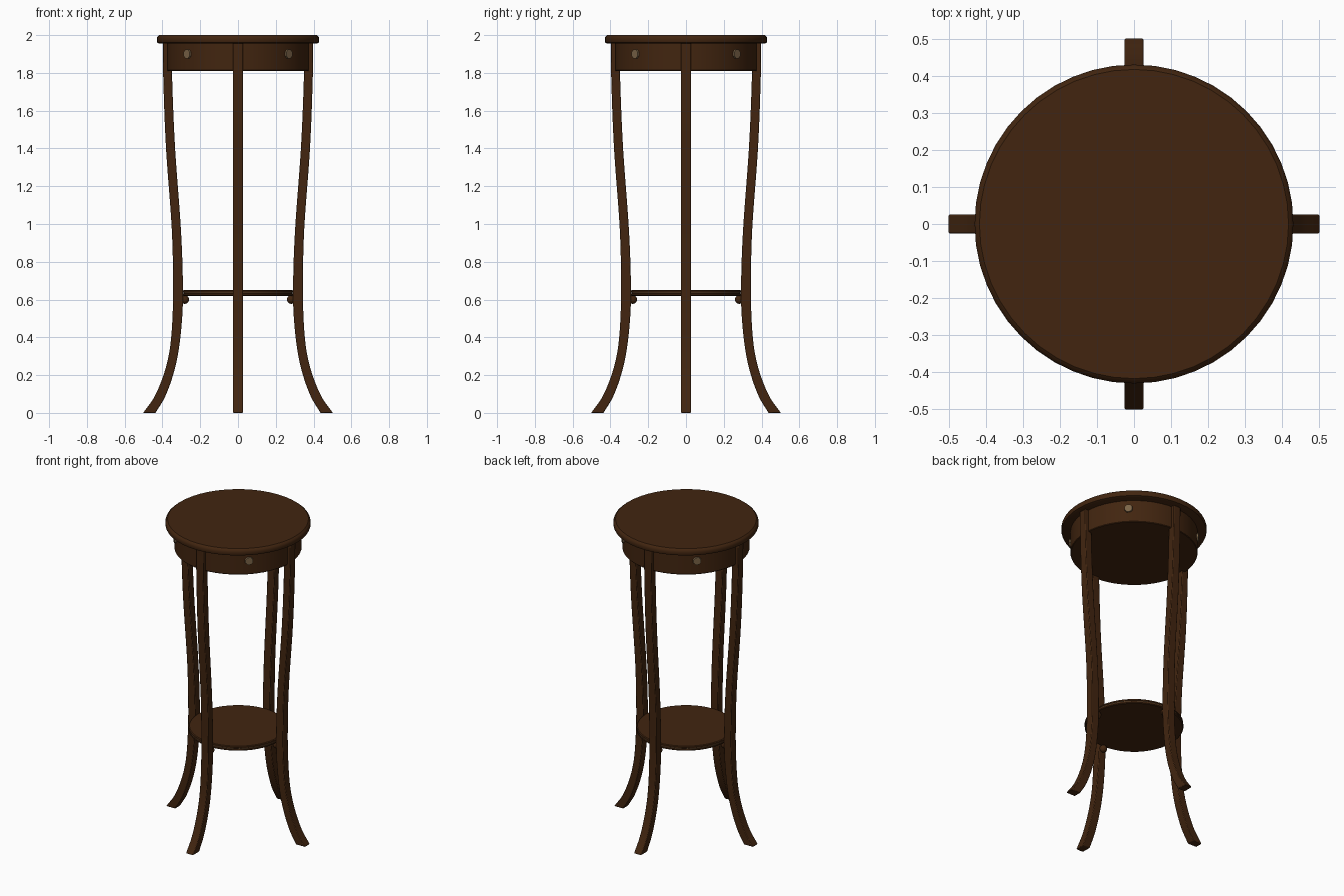
import bpy, bmesh, math
from mathutils import Matrix, Vector

cube = bpy.data.objects.get("Cube")
if cube:
    bpy.data.objects.remove(cube, do_unlink=True)


def material(name, rgb):
    m = bpy.data.materials.new(name)
    m.use_nodes = True
    m.diffuse_color = (*rgb, 1)
    bsdf = m.node_tree.nodes["Principled BSDF"]
    bsdf.inputs["Base Color"].default_value = (*rgb, 1)
    bsdf.inputs["Roughness"].default_value = 0.6
    return m


WOOD = material("dark wood", (0.054, 0.0185, 0.005))
BRASS = material("aged brass", (0.2, 0.13, 0.065))


def finish(name, bm, mat, bevel=0):
    bmesh.ops.recalc_face_normals(bm, faces=bm.faces)
    mesh = bpy.data.meshes.new(name)
    bm.to_mesh(mesh)
    bm.free()
    mesh.materials.append(mat)
    obj = bpy.data.objects.new(name, mesh)
    bpy.context.collection.objects.link(obj)
    if bevel:
        mod = obj.modifiers.new("soft edges", "BEVEL")
        mod.width = bevel
        mod.segments = 2
        mod.limit_method = "ANGLE"
        mod.angle_limit = math.radians(40)
    bpy.ops.object.select_all(action="DESELECT")
    obj.select_set(True)
    bpy.context.view_layer.objects.active = obj
    bpy.ops.object.shade_smooth_by_angle(angle=math.radians(35))
    return obj


def turned(name, profile, mat, sides=48):
    """Stack of rings (radius, z) closed by a flat cap at each end."""
    bm = bmesh.new()
    rings = []
    for r, z in profile:
        rings.append([bm.verts.new((r * math.cos(a), r * math.sin(a), z))
                      for a in (math.tau * i / sides for i in range(sides))])
    for low, high in zip(rings, rings[1:]):
        for i in range(sides):
            j = (i + 1) % sides
            bm.faces.new((low[i], low[j], high[j], high[i]))
    bm.faces.new(rings[0])
    bm.faces.new(rings[-1])
    return finish(name, bm, mat)


def spline(points, steps=6):
    """Smooth path through the points."""
    pts = [Vector(p) for p in points]
    pts = [2 * pts[0] - pts[1]] + pts + [2 * pts[-1] - pts[-2]]
    out = []
    for a, b, c, d in zip(pts, pts[1:], pts[2:], pts[3:]):
        for k in range(steps):
            t = k / steps
            out.append(0.5 * (2 * b + (c - a) * t + (2 * a - 5 * b + 4 * c - d) * t ** 2
                              + (3 * b - a - 3 * c + d) * t ** 3))
    return out + [pts[-2]]


# Table top, apron and lower shelf
turned("table_top", [(0.415, 1.955), (0.427, 1.96), (0.43, 1.967), (0.43, 1.983),
                     (0.426, 1.993), (0.417, 2.0)], WOOD)
turned("apron", [(0.373, 1.81), (0.376, 1.814), (0.376, 1.957)], WOOD)
turned("shelf", [(0.287, 0.62), (0.292, 0.624), (0.292, 0.632), (0.287, 0.635),
                 (0.292, 0.638), (0.292, 0.646), (0.287, 0.65)], WOOD)
turned("shelf_inlay", [(0.2895, 0.6335), (0.2895, 0.6365)], BRASS)

# Sabre legs: rows of (outer radius, inner radius, height)
LEG = [(0.398, 0.35, 1.957), (0.395, 0.348, 1.75), (0.381, 0.333, 1.4),
       (0.352, 0.304, 1.0), (0.344, 0.293, 0.75), (0.345, 0.293, 0.55),
       (0.358, 0.31, 0.36), (0.388, 0.338, 0.22), (0.44, 0.384, 0.09),
       (0.502, 0.437, 0.0)]
HALF = 0.026
SIDES = ["right", "back", "left", "front"]
ANGLES = [math.pi, math.pi / 2, 0, -math.pi / 2]


def leg(name, angle):
    bm = bmesh.new()
    rows = []
    for outer, inner, z in spline(LEG):
        rows.append([bm.verts.new(c) for c in ((outer, -HALF, z), (outer, HALF, z),
                                               (inner, HALF, z), (inner, -HALF, z))])
    for a, b in zip(rows, rows[1:]):
        for i in range(4):
            j = (i + 1) % 4
            bm.faces.new((a[i], a[j], b[j], b[i]))
    bm.faces.new(rows[0])
    bm.faces.new(rows[-1])
    bm.transform(Matrix.Rotation(angle, 4, "Z"))
    finish(name, bm, WOOD, 0.004)


for side, angle in zip(SIDES, ANGLES):
    leg(side + "_leg", angle)

    # Round support under the shelf, against the leg
    bm = bmesh.new()
    bmesh.ops.create_uvsphere(bm, u_segments=16, v_segments=10, radius=0.023)
    bm.transform(Matrix.Rotation(angle, 4, "Z") @ Matrix.Translation((0.282, 0, 0.6)))
    finish(side + "_shelf_support", bm, WOOD)

    # Eight-sided disc on the apron, midway between legs
    bm = bmesh.new()
    bmesh.ops.create_cone(bm, cap_ends=True, segments=8, radius1=0.027,
                          radius2=0.025, depth=0.016)
    bm.transform(Matrix.Rotation(angle + math.pi / 4, 4, "Z")
                 @ Matrix.Translation((0.377, 0, 1.9))
                 @ Matrix.Rotation(math.pi / 2, 4, "Y")
                 @ Matrix.Rotation(math.pi / 8, 4, "Z"))
    finish(side + "_apron_disc", bm, BRASS)
